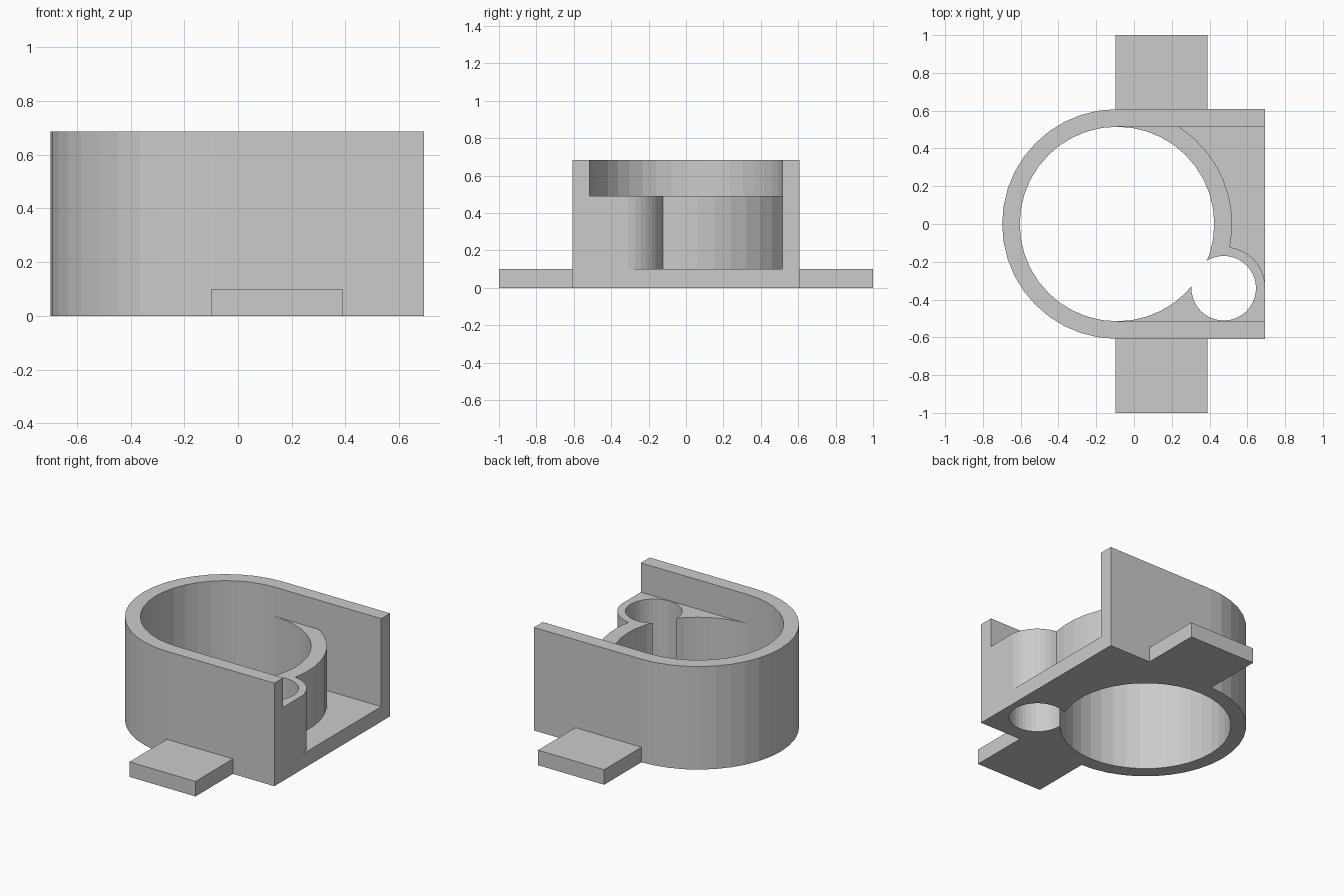
import bpy, bmesh
from math import sin, cos, radians

if "Cube" in bpy.data.objects:
    bpy.data.objects.remove(bpy.data.objects["Cube"], do_unlink=True)

grey = bpy.data.materials.new("plain grey")
grey.use_nodes = True
GREY = (0.6, 0.6, 0.6, 1)
grey.diffuse_color = GREY
grey.node_tree.nodes["Principled BSDF"].inputs["Base Color"].default_value = GREY

BORE = (-0.09, 0)        # centre of the large bore
POST = (0.475, -0.34)    # centre of the small bore
INNER, OUTER = 0.515, 0.608
END = 0.693              # open end of the housing
TOP, LEDGE, FLOOR = 0.685, 0.49, 0.1


def arc(centre, r, start, stop, steps):
    angles = [radians(start + (stop - start) * i / steps) for i in range(steps + 1)]
    return [(centre[0] + r * cos(a), centre[1] + r * sin(a)) for a in angles]


def prism(name, outline, z0, z1):
    """Extrude a closed outline from z0 to z1."""
    bm = bmesh.new()
    face = bm.faces.new([bm.verts.new((x, y, z0)) for x, y in outline])
    grown = bmesh.ops.extrude_face_region(bm, geom=[face])["geom"]
    for v in grown:
        if isinstance(v, bmesh.types.BMVert):
            v.co.z = z1
    bmesh.ops.recalc_face_normals(bm, faces=bm.faces)
    mesh = bpy.data.meshes.new(name)
    bm.to_mesh(mesh)
    bm.free()
    mesh.materials.append(grey)
    obj = bpy.data.objects.new(name, mesh)
    bpy.context.collection.objects.link(obj)
    return obj


def stadium(r, end):
    """Half circle on the right, straight sides running to the open end."""
    return arc(BORE, r, 90, 270, 20) + [(end, -r), (end, r)]


def cut(target, cutter):
    mod = target.modifiers.new(cutter.name, "BOOLEAN")
    mod.operation = "DIFFERENCE"
    mod.solver = "EXACT"
    mod.object = cutter
    cutter.hide_render = True
    cutter.hide_set(True)
    cutter.display_type = "WIRE"


# Housing, hollowed by the bores and pockets
housing = prism("housing", stadium(OUTER, END), 0, TOP)
cut(housing, prism("upper_pocket_cutter", stadium(INNER, 0.9), LEDGE, 0.9))
cut(housing, prism("large_bore_cutter", arc(BORE, INNER, 0, 351, 39), -0.1, 0.8))
cut(housing, prism("small_bore_cutter", arc(POST, 0.171, 0, 351, 39), -0.1, 0.8))

# Lower pocket leaves the collar wall and the small post standing
pocket = arc(BORE, 0.61, 57.6, -11.6, 8) + arc(POST, 0.22, 81, 0, 9)[1:]
pocket += [(0.9, POST[1]), (0.9, INNER)]
cut(housing, prism("lower_pocket_cutter", pocket, FLOOR, 0.6))

# Mounting tabs
for side, name in ((-1, "front_tab"), (1, "back_tab")):
    a, b = sorted((side * 0.6, side * 1.0))
    prism(name, [(-0.098, a), (0.388, a), (0.388, b), (-0.098, b)], 0, FLOOR)
